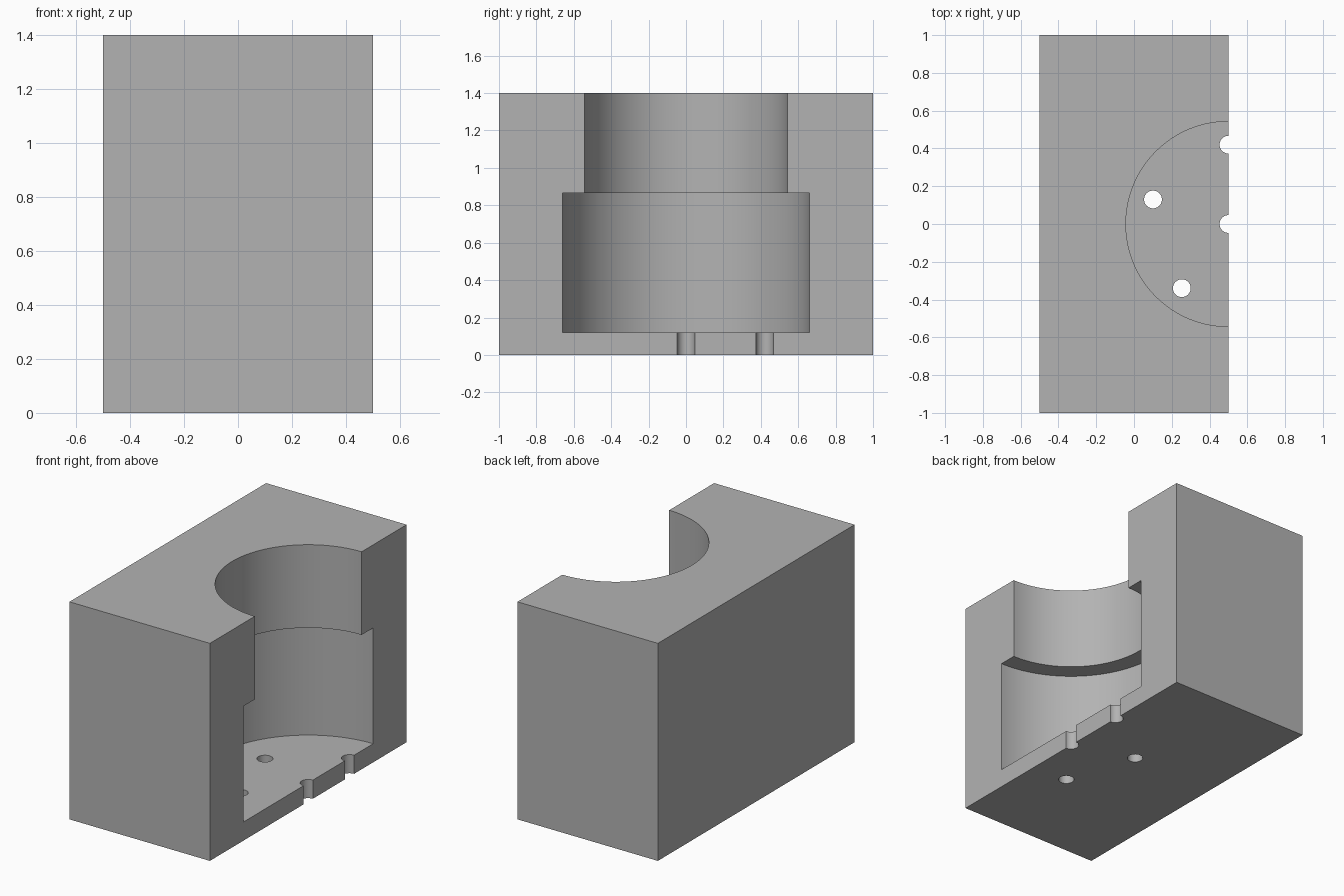
import bpy
import math

cube = bpy.data.objects.get("Cube")
if cube:
    bpy.data.objects.remove(cube, do_unlink=True)

# Material
grey = bpy.data.materials.new("plain grey")
grey.use_nodes = True
colour = (0.45, 0.45, 0.45, 1)
grey.diffuse_color = colour
grey.node_tree.nodes["Principled BSDF"].inputs["Base Color"].default_value = colour

WIDTH, DEPTH, HEIGHT = 1.0, 2.0, 1.4
AXIS_X = WIDTH / 2          # bore axis lies on the open right face
FLOOR, LEDGE = 0.12, 0.865
HOLE_RADIUS, HOLE_CIRCLE = 0.047, 0.42

# Solid block
bpy.ops.mesh.primitive_cube_add(size=1, location=(0, 0, HEIGHT / 2))
block = bpy.context.object
block.name = "half_housing_block"
block.scale = (WIDTH, DEPTH, HEIGHT)
bpy.ops.object.transform_apply(location=True, rotation=False, scale=True)
block.data.materials.append(grey)


def cut_cylinder(name, x, y, radius, bottom, top, sides):
    """Subtract an upright cylinder from the block."""
    bpy.ops.mesh.primitive_cylinder_add(
        vertices=sides, radius=radius, depth=top - bottom,
        location=(x, y, (bottom + top) / 2))
    cutter = bpy.context.object
    cutter.name = name
    cutter.hide_render = True
    cutter.data.materials.append(grey)
    cut = block.modifiers.new(name, "BOOLEAN")
    cut.operation = "DIFFERENCE"
    cut.solver = "EXACT"
    cut.object = cutter
    bpy.context.view_layer.objects.active = block
    bpy.ops.object.modifier_apply(modifier=cut.name)
    bpy.data.objects.remove(cutter, do_unlink=True)


# Stepped bore: wide chamber below a narrower neck
cut_cylinder("chamber_cutter", AXIS_X, 0, 0.66, FLOOR, LEDGE, 128)
cut_cylinder("neck_cutter", AXIS_X, 0, 0.543, LEDGE - 0.1, HEIGHT + 0.1, 128)

# Floor holes: one on the axis, the rest on a five-hole circle
cut_cylinder("centre_hole_cutter", AXIS_X, 0, HOLE_RADIUS, -0.1, FLOOR + 0.1, 48)
for i in range(3):
    angle = math.radians(90 + 72 * i)
    cut_cylinder("ring_hole_cutter",
                 AXIS_X + HOLE_CIRCLE * math.cos(angle),
                 HOLE_CIRCLE * math.sin(angle),
                 HOLE_RADIUS, -0.1, FLOOR + 0.1, 48)

# Smooth the bores while keeping edges crisp
bpy.ops.object.select_all(action="DESELECT")
block.select_set(True)
bpy.context.view_layer.objects.active = block
bpy.ops.object.shade_smooth_by_angle(angle=math.radians(30))
